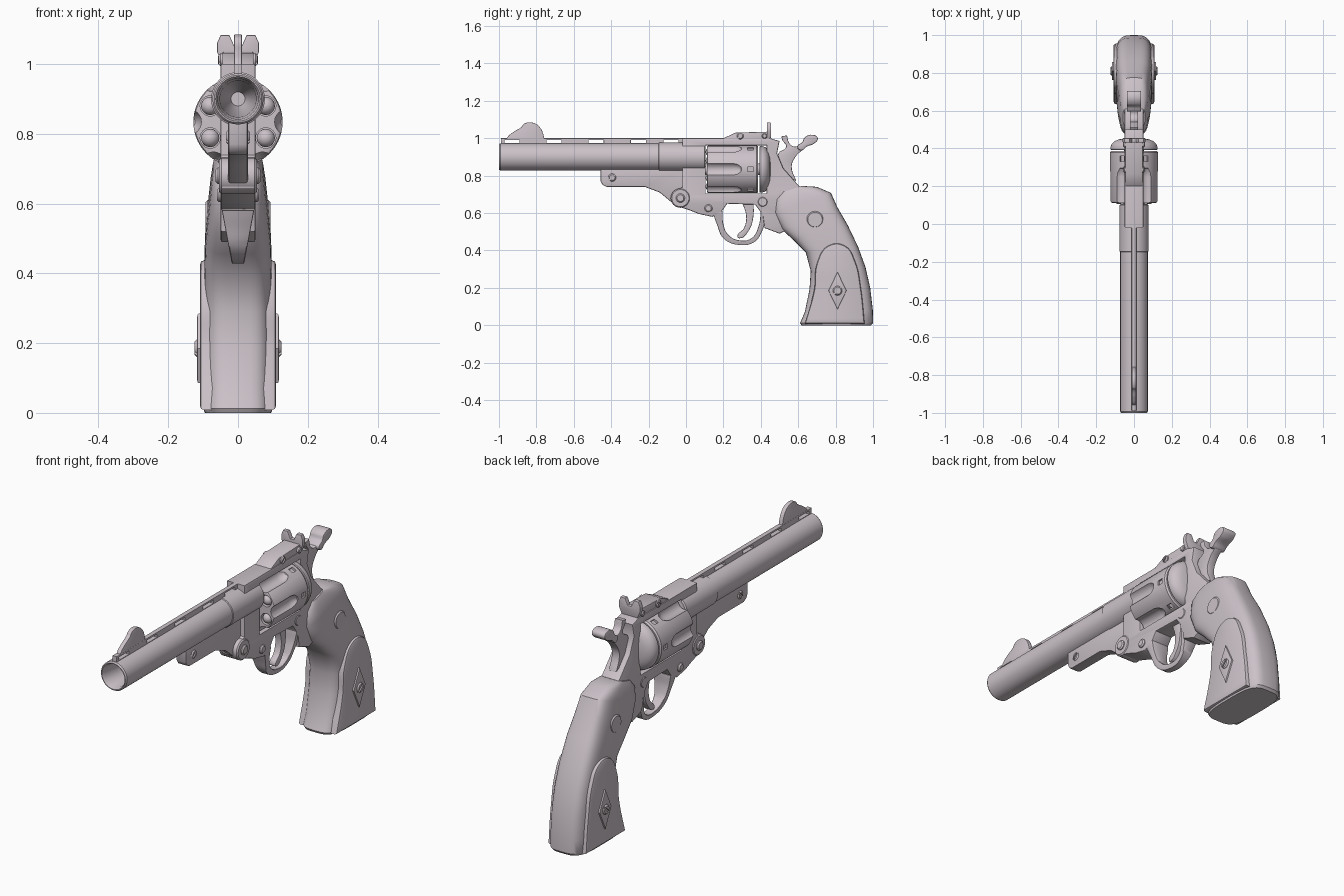
import bpy, bmesh, math
from mathutils import Matrix, Vector

if "Cube" in bpy.data.objects:
    bpy.data.objects.remove(bpy.data.objects["Cube"])

mat = bpy.data.materials.new("pale_grey_metal")
mat.diffuse_color = (0.60, 0.54, 0.58, 1)
mat.use_nodes = True
mat.node_tree.nodes["Principled BSDF"].inputs["Base Color"].default_value = mat.diffuse_color
SIDE = Matrix(((0, 0, 1, 0), (1, 0, 0, 0), (0, 1, 0, 0), (0, 0, 0, 1)))   # drawn in y, z
FRONT = Matrix(((1, 0, 0, 0), (0, 0, -1, 0), (0, 1, 0, 0), (0, 0, 0, 1)))  # drawn in x, z


def finish(name, bm):
    bmesh.ops.remove_doubles(bm, verts=bm.verts, dist=1e-5)
    bmesh.ops.recalc_face_normals(bm, faces=bm.faces)
    me = bpy.data.meshes.new(name)
    bm.to_mesh(me)
    bm.free()
    me.materials.clear()
    me.materials.append(mat)
    ob = bpy.data.objects.new(name, me)
    bpy.context.collection.objects.link(ob)
    return ob


def evaluated_mesh(ob):
    dg = bpy.context.evaluated_depsgraph_get()
    return bpy.data.meshes.new_from_object(ob.evaluated_get(dg), depsgraph=dg)


def prism(name, loops, half, bevel=0.006, smooth=False, frame=SIDE, shift=(0, 0, 0), width=None):
    """Flat outline (first loop) with holes (other loops), thickened both ways."""
    cu = bpy.data.curves.new(name, 'CURVE')
    cu.dimensions, cu.fill_mode = '2D', 'BOTH'
    cu.extrude, cu.bevel_depth, cu.offset = half - bevel, bevel, -bevel
    cu.bevel_resolution, cu.resolution_u = 1, 6
    for pts in loops:
        sp = cu.splines.new('BEZIER' if smooth else 'POLY')
        target = sp.bezier_points if smooth else sp.points
        target.add(len(pts) - 1)
        for p, c in zip(target, pts):
            if smooth:
                p.co = (c[0], c[1], 0)
                p.handle_left_type = p.handle_right_type = 'VECTOR' if len(c) > 2 else 'AUTO'
            else:
                p.co = (c[0], c[1], 0, 1)
        sp.use_cyclic_u = True
    tmp = bpy.data.objects.new("tmp", cu)
    bpy.context.collection.objects.link(tmp)
    me = evaluated_mesh(tmp)
    bpy.data.objects.remove(tmp)
    bm = bmesh.new()
    bm.from_mesh(me)
    bm.transform(Matrix.Translation(shift) @ frame)
    if width:                                   # thickness varying with height
        for v in bm.verts:
            v.co.x *= width(v.co.z)
    return finish(name, bm)


def lathe(name, prof, a0, b0, axis='Y', n=48):
    """Turn (radius, position) profile round the y or x axis through a0, b0."""
    bm = bmesh.new()
    rings = []
    for r, t in prof:
        ring = []
        for i in range(n):
            a = 2 * math.pi * i / n
            u, w = a0 + r * math.cos(a), b0 + r * math.sin(a)
            ring.append(bm.verts.new((u, t, w) if axis == 'Y' else (t, u, w)))
        rings.append(ring)
    for p, q in zip(rings, rings[1:]):
        for i in range(n):
            j = (i + 1) % n
            bm.faces.new((p[i], p[j], q[j], q[i]))
    bm.faces.new(rings[0])
    bm.faces.new(rings[-1])
    return finish(name, bm)


def box(name, size, m):
    bm = bmesh.new()
    bmesh.ops.create_cube(bm, size=1, matrix=m @ Matrix.Diagonal((*size, 1)))
    return finish(name, bm)


def cut(ob, cutters):
    for c in cutters:
        mod = ob.modifiers.new("cut", 'BOOLEAN')
        mod.operation, mod.solver, mod.object = 'DIFFERENCE', 'EXACT', c
    me = evaluated_mesh(ob)
    ob.modifiers.clear()
    ob.data = me
    for c in cutters:
        bpy.data.objects.remove(c)


def bolt(name, y, z, r, w, slot=False):
    """Round pin running through to both sides."""
    e = min(0.006, r * 0.3)
    ob = lathe(name, [(r - e, -w), (r, -w + e), (r, w - e), (r - e, w)], y, z, 'X', 24)
    if slot:
        cut(ob, [box("slot", (0.012, 0.009, 3 * r), Matrix.Translation((s * w, y, z)) @
                     Matrix.Rotation(-0.8, 4, 'X')) for s in (-1, 1)])


def rect(y0, y1, z0, z1):
    return [(y0, z0), (y1, z0), (y1, z1), (y0, z1)]


# Barrel with bore, rear sleeve, slotted rib and front sight
lathe("barrel", [(0.02, -0.45), (0.035, -0.5), (0.052, -0.9), (0.058, -0.985), (0.064, -1.0), (0.068, -1.0),
                 (0.073, -0.993), (0.073, 0.10), (0.06, 0.105)], 0, 0.9)
lathe("barrel_sleeve", [(0.07, -0.15), (0.077, -0.145), (0.077, 0.10), (0.07, 0.105)], 0, 0.9)
prism("barrel_rib", [rect(-0.99, 0.02, 0.96, 1.0)] +
      [rect(y, y + 0.08, 0.975, 0.99) for y in (-0.97, -0.745, -0.52, -0.295, -0.12)], 0.012, 0.002)
prism("front_sight", [[(-0.96, 0.99, 1), (-0.955, 1.005), (-0.92, 1.035), (-0.88, 1.06), (-0.865, 1.078),
                       (-0.81, 1.08), (-0.775, 1.05), (-0.755, 0.99, 1)]], 0.011, 0.002, True)

# Frame with cylinder window
prism("frame", [[(-0.02, 1.0), (0.45, 1.0), (0.5, 0.985), (0.487, 0.92), (0.52, 0.84), (0.6, 0.75), (0.66, 0.7),
                 (0.62, 0.55), (0.5, 0.49), (0.42, 0.52), (0.41, 0.59), (0.37, 0.645), (0.22, 0.65), (0.185, 0.6),
                 (0.14, 0.58), (0.07, 0.595), (0.02, 0.615), (-0.07, 0.645), (-0.08, 0.69), (-0.02, 0.74)],
                rect(0.105, 0.43, 0.705, 0.962)], 0.05)
prism("ejector_lever", [[(-0.457, 0.85), (-0.457, 0.77), (-0.445, 0.75), (-0.425, 0.74), (-0.22, 0.74),
                         (-0.14, 0.71), (-0.08, 0.66), (0.0, 0.64), (0.02, 0.85)]], 0.028)
bolt("lever_screw", -0.395, 0.79, 0.021, 0.034, True)
bolt("hinge_boss", -0.03, 0.68, 0.052, 0.054)
bolt("hinge_pin", -0.03, 0.68, 0.024, 0.064)
bolt("frame_pin", 0.12, 0.625, 0.021, 0.06)
bolt("trigger_pin", 0.41, 0.66, 0.028, 0.053)

# Cylinder: flutes, chambers and stop notches cut away, rounded bullets inside
ZC = 0.834
drum = lathe("cylinder", [(0.118, 0.112), (0.125, 0.115), (0.128, 0.122), (0.128, 0.378), (0.122, 0.386)], 0, ZC, n=72)
cutters = []
for k in range(6):
    a = math.radians(60 * k)
    b = a + math.radians(30)
    cutters.append(lathe("flute", [(0.036, 0.05), (0.036, 0.25), (0.031, 0.275), (0.018, 0.295), (0.005, 0.3)],
                         0.141 * math.cos(a), ZC + 0.141 * math.sin(a), n=24))
    cx, cz = 0.092 * math.cos(b), ZC + 0.092 * math.sin(b)
    cutters.append(lathe("chamber", [(0.029, 0.05), (0.029, 0.17)], cx, cz, n=24))
    cutters.append(box("notch", (0.02, 0.03, 0.025), Matrix.Translation((0, 0, ZC)) @
                       Matrix.Rotation(-a, 4, 'Y') @ Matrix.Translation((0.128, 0.345, 0))))
    lathe("bullet", [(0.026 * math.sin(t * math.pi / 12) + 1e-4, 0.131 - 0.026 * math.cos(t * math.pi / 12))
                     for t in range(7)] + [(0.026, 0.172)], cx, cz, n=20)
cut(drum, cutters)
lathe("cylinder_pin", [(0.03, 0.09), (0.03, 0.40)], 0, ZC, n=24)
lathe("recoil_shield", [(0.12, 0.392), (0.124, 0.395), (0.124, 0.408), (0.118, 0.424), (0.104, 0.438),
                        (0.08, 0.448), (0.04, 0.454), (0.001, 0.456)], 0, ZC)

# Rear sight
prism("rear_sight_base", [[(0.19, 0.99), (0.2, 1.0), (0.265, 1.03), (0.44, 1.035), (0.45, 0.99)]], 0.045, 0.004)
bolt("rear_sight_screw", 0.29, 1.012, 0.018, 0.056, True)
bolt("rear_sight_pin", 0.42, 1.012, 0.014, 0.058)
half = [(0.045, 1.0), (0.06, 1.035), (0.06, 1.06), (0.05, 1.083), (0.025, 1.083), (0.01, 1.05)]
prism("rear_sight_blade", [half + [(-x, z) for x, z in reversed(half)]], 0.011, 0.002,
      frame=FRONT, shift=(0, 0.443, 0))

# Hammer with wide thumb spur
prism("hammer", [[(0.49, 0.82, 1), (0.495, 0.92), (0.535, 0.955), (0.515, 0.99), (0.51, 1.01, 1), (0.54, 1.015, 1),
                  (0.555, 0.97), (0.585, 0.955), (0.62, 0.975), (0.65, 0.97), (0.63, 0.945), (0.585, 0.9),
                  (0.565, 0.85), (0.59, 0.77, 1)]], 0.022, 0.004, True)
prism("hammer_spur", [[(0.595, 0.955), (0.622, 0.98), (0.635, 1.005), (0.685, 1.017), (0.705, 1.0), (0.69, 0.975),
                       (0.645, 0.955), (0.615, 0.935)]], 0.038, 0.006, True)

# Trigger and tapering guard
prism("trigger", [[(0.295, 0.67, 1), (0.36, 0.67, 1), (0.36, 0.58), (0.335, 0.505), (0.285, 0.465), (0.275, 0.475),
                   (0.31, 0.52), (0.322, 0.58)]], 0.018, 0.004, True)
prism("trigger_guard", [[(0.14, 0.61, 1), (0.165, 0.54), (0.2, 0.465), (0.28, 0.43), (0.365, 0.445), (0.41, 0.51),
                         (0.435, 0.61, 1), (0.40, 0.61, 1), (0.388, 0.53), (0.35, 0.465), (0.28, 0.455),
                         (0.225, 0.485), (0.2, 0.54), (0.195, 0.61, 1)]], 0.05, 0.005, True,
      width=lambda z: min(1, max(0.36, 0.36 + 0.64 * (z - 0.43) / 0.17)))

# Grip lofted from rounded sections: front y, z, back y, z, half width
sections = [(0.617, 0, 0.99, 0, 0.095), (0.61, 0.012, 1.0, 0.012, 0.1), (0.635, 0.07, 0.999, 0.08, 0.1),
            (0.66, 0.19, 0.985, 0.2, 0.1), (0.667, 0.29, 0.96, 0.31, 0.098), (0.64, 0.39, 0.92, 0.42, 0.097),
            (0.575, 0.455, 0.865, 0.535, 0.095), (0.51, 0.515, 0.81, 0.63, 0.088), (0.47, 0.6, 0.775, 0.708, 0.079),
            (0.477, 0.67, 0.70, 0.74, 0.072), (0.51, 0.71, 0.62, 0.745, 0.058)]
bm = bmesh.new()
N, rings = 40, []
for yf, zf, yb, zb, w in sections:
    f, b = Vector((0, yf, zf)), Vector((0, yb, zb))
    ring = []
    for i in range(N):
        c, s = math.cos(2 * math.pi * i / N), math.sin(2 * math.pi * i / N)
        p = (f + b) / 2 + (b - f) / 2 * math.copysign(abs(c) ** 0.55, c)
        p.x = w * math.copysign(abs(s) ** 0.55, s)
        ring.append(bm.verts.new(p))
    rings.append(ring)
for p, q in zip(rings, rings[1:]):
    for i in range(N):
        bm.faces.new((p[i], p[(i + 1) % N], q[(i + 1) % N], q[i]))
bm.faces.new(rings[0])
bm.faces.new(rings[-1])
finish("grip", bm)

# Grip details on both sides
prism("grip_panel", [[(0.635, 0.008, 1), (0.685, 0.19), (0.70, 0.33), (0.76, 0.425), (0.85, 0.425), (0.905, 0.34),
                      (0.935, 0.2), (0.955, 0.008, 1)]], 0.109, 0.012, True)
prism("grip_diamond", [[(0.81, 0.085), (0.858, 0.185), (0.81, 0.285), (0.762, 0.185)]], 0.117, 0.004)
bolt("grip_screw", 0.81, 0.185, 0.025, 0.124, True)
bolt("grip_medallion", 0.69, 0.565, 0.045, 0.093)

# Smooth shading with sharp edges kept
for ob in bpy.context.collection.objects:
    ob.select_set(True)
    bpy.context.view_layer.objects.active = ob
bpy.ops.object.shade_smooth_by_angle(angle=math.radians(35))
